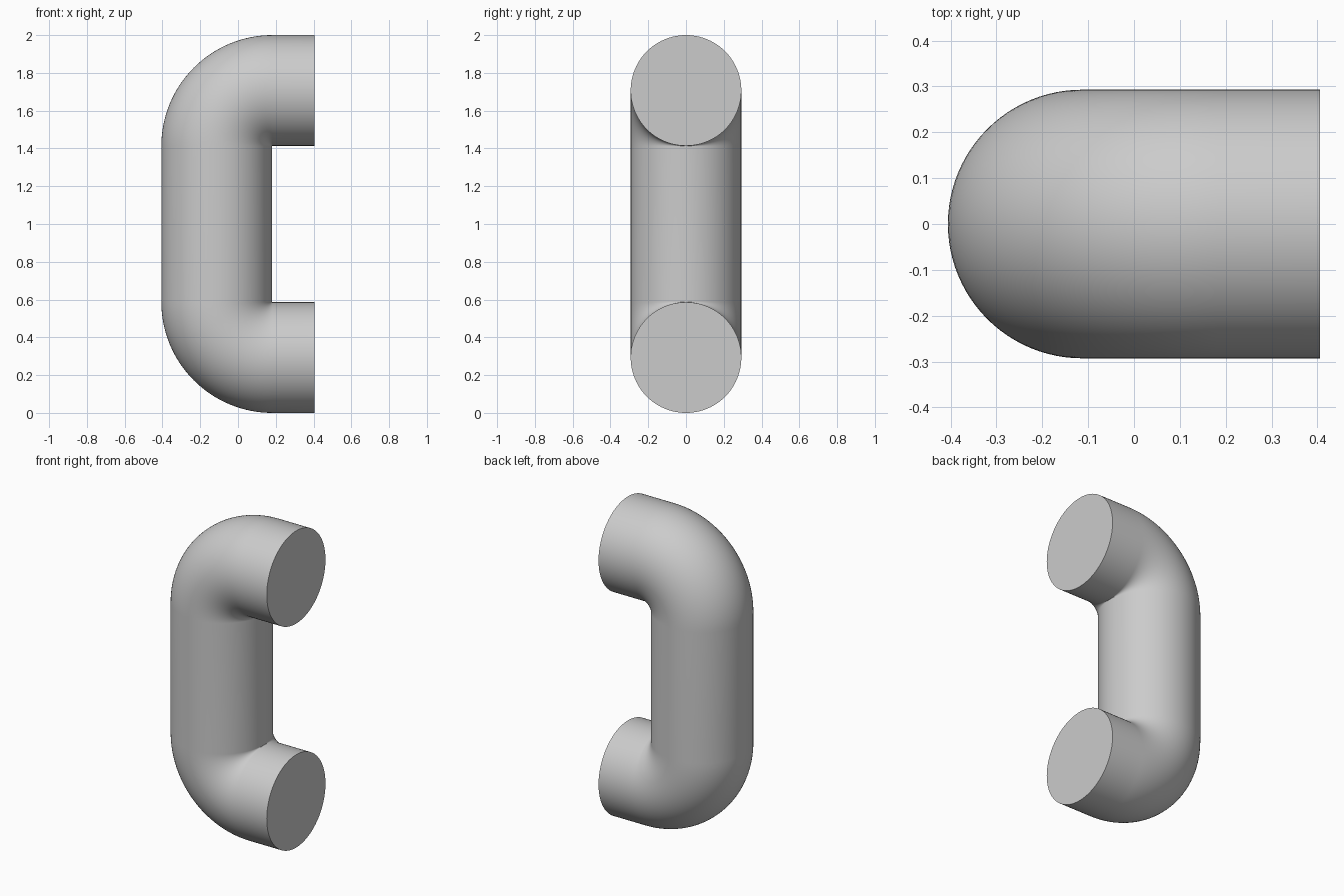
import bpy, bmesh, math
from mathutils import Vector

cube = bpy.data.objects.get("Cube")
if cube:
    bpy.data.objects.remove(cube, do_unlink=True)

RADIUS = 0.293        # tube radius
BEND = 0.295          # bend radius of the centre line
END_X = 0.406         # open ends of the handle
GRIP_X = RADIUS - END_X
SIDES, STEPS = 96, 32

grey = bpy.data.materials.new("plain grey")
grey.use_nodes = True
colour = (0.6, 0.6, 0.6, 1)
grey.diffuse_color = colour
grey.node_tree.nodes["Principled BSDF"].inputs["Base Color"].default_value = colour

# Centre line as (point, tangent): lower arm, bend, grip, bend, upper arm
path = [(Vector((END_X, 0, RADIUS)), Vector((-1, 0, 0)))]
for centre_z, start in ((RADIUS + BEND, 0), (2 - RADIUS - BEND, 90)):
    centre = Vector((GRIP_X + BEND, 0, centre_z))
    for i in range(STEPS + 1):
        a = math.radians(start + 90 * i / STEPS)
        out = Vector((-math.sin(a), 0, -math.cos(a)))
        path.append((centre + out * BEND, Vector((-math.cos(a), 0, math.sin(a)))))
path.append((Vector((END_X, 0, 2 - RADIUS)), Vector((1, 0, 0))))

# Sweep a circle along the centre line and cap both ends
bm = bmesh.new()
side = Vector((0, 1, 0))
rings = []
for point, tangent in path:
    up = tangent.cross(side)
    ring = []
    for k in range(SIDES):
        t = math.tau * k / SIDES
        ring.append(bm.verts.new(point + RADIUS * (side * math.cos(t) + up * math.sin(t))))
    rings.append(ring)
for a, b in zip(rings, rings[1:]):
    for k in range(SIDES):
        n = (k + 1) % SIDES
        bm.faces.new((a[k], a[n], b[n], b[k]))
bm.faces.new(rings[0])
bm.faces.new(rings[-1])
bmesh.ops.recalc_face_normals(bm, faces=bm.faces)

mesh = bpy.data.meshes.new("handle")
bm.to_mesh(mesh)
bm.free()
mesh.materials.append(grey)
handle = bpy.data.objects.new("handle", mesh)
bpy.context.collection.objects.link(handle)

# Smooth tube with sharp end rims
bpy.ops.object.select_all(action='DESELECT')
handle.select_set(True)
bpy.context.view_layer.objects.active = handle
bpy.ops.object.shade_smooth_by_angle(angle=math.radians(40))
